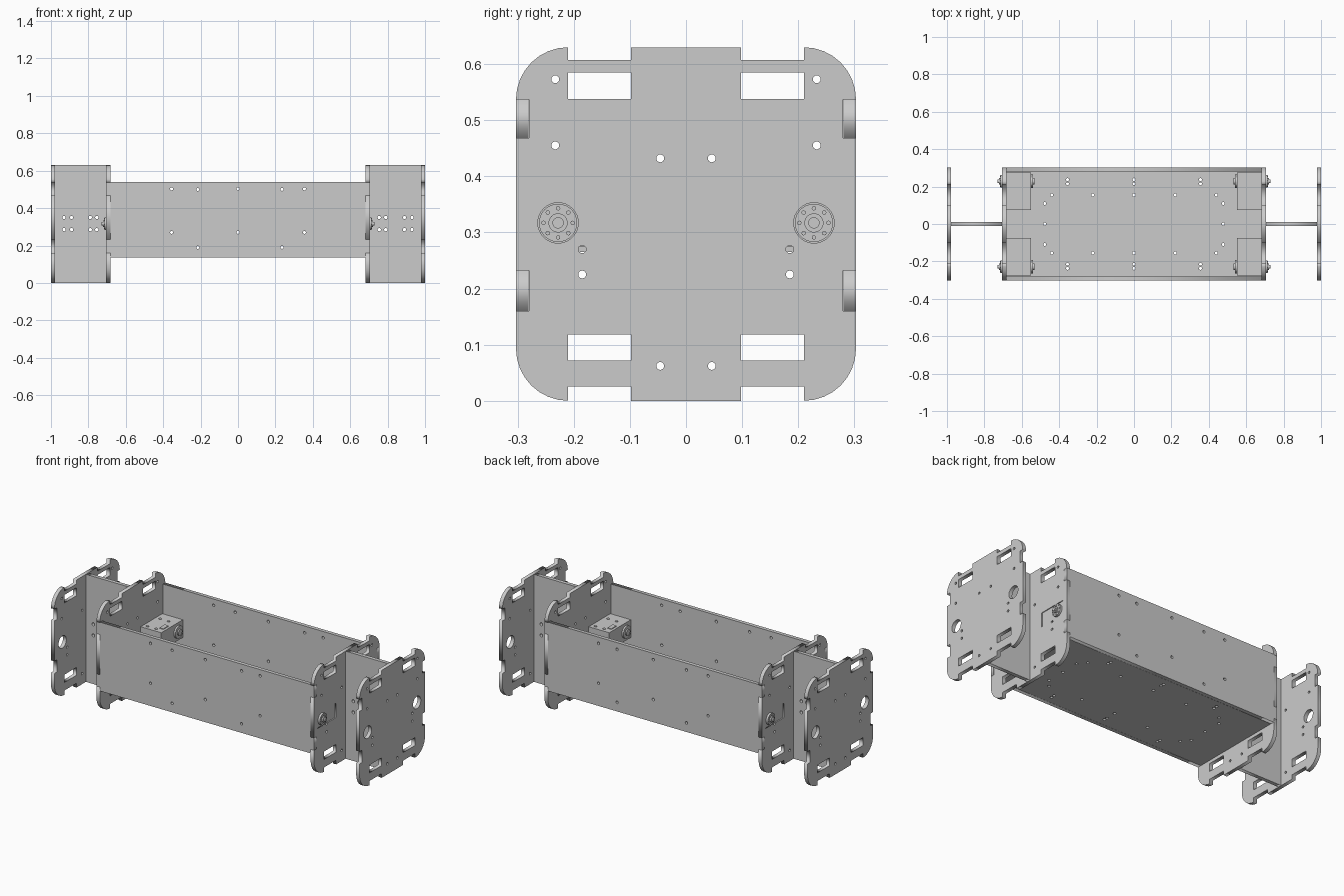
import bpy, bmesh, math
from mathutils import Matrix, Vector

if "Cube" in bpy.data.objects:
    bpy.data.objects.remove(bpy.data.objects["Cube"], do_unlink=True)

grey = bpy.data.materials.new("light grey")
grey.use_nodes = True
grey.diffuse_color = (0.6, 0.6, 0.6, 1)
grey.node_tree.nodes["Principled BSDF"].inputs["Base Color"].default_value = (0.6, 0.6, 0.6, 1)

T = 0.022   # sheet thickness
H = 0.63    # plate height
AXIS = 0.317  # servo axis height
SIGNS = (-1, 1)

# Sheet planes: local u, v, w axes written as columns
YZ = Matrix(((0, 0, 1), (1, 0, 0), (0, 1, 0))).to_4x4()
XZ = Matrix(((1, 0, 0), (0, 0, -1), (0, 1, 0))).to_4x4()
XY = Matrix.Identity(4)


def add_mesh(name, mesh):
    mesh.materials.clear()
    mesh.materials.append(grey)
    ob = bpy.data.objects.new(name, mesh)
    bpy.context.collection.objects.link(ob)
    return ob


def rect(u0, u1, v0, v1):
    return [(u0, v0), (u1, v0), (u1, v1), (u0, v1)]


def circle(u, v, r, n=16):
    return [(u + r * math.cos(2 * math.pi * i / n), v + r * math.sin(2 * math.pi * i / n)) for i in range(n)]


def arc(u, v, r, start, n=8):
    return [(u + r * math.cos(a), v + r * math.sin(a))
            for a in (start + math.pi / 2 * i / n for i in range(n + 1))]


def sheet(name, loops, plane, centre, thick=T):
    """Flat cut sheet: first loop is the outline, the rest are holes."""
    cu = bpy.data.curves.new(name, 'CURVE')
    cu.dimensions, cu.fill_mode, cu.extrude = '2D', 'BOTH', thick / 2
    for loop in loops:
        sp = cu.splines.new('POLY')
        sp.points.add(len(loop) - 1)
        for p, (u, v) in zip(sp.points, loop):
            p.co = (u, v, 0, 1)
        sp.use_cyclic_u = True
    tmp = bpy.data.objects.new("temp", cu)
    bpy.context.collection.objects.link(tmp)
    bpy.context.view_layer.update()
    mesh = bpy.data.meshes.new_from_object(tmp.evaluated_get(bpy.context.evaluated_depsgraph_get()))
    bpy.data.objects.remove(tmp, do_unlink=True)
    mesh.transform(Matrix.Translation(centre) @ plane)
    return add_mesh(name, mesh)


def box(bm, x, y, z):
    size = (x[1] - x[0], y[1] - y[0], z[1] - z[0])
    mid = Vector((x[0] + x[1], y[0] + y[1], z[0] + z[1])) / 2
    bmesh.ops.create_cube(bm, size=1, matrix=Matrix.Translation(mid) @ Matrix.Diagonal((*size, 1)))


def disc(bm, x0, x1, y, z, r, n=32):
    m = Matrix.Translation(((x0 + x1) / 2, y, z)) @ Matrix.Rotation(math.pi / 2, 4, 'Y')
    bmesh.ops.create_cone(bm, cap_ends=True, segments=n, radius1=r, radius2=r, depth=abs(x1 - x0), matrix=m)


# Notched end plate outline, one half mirrored to the other
W, N, R = 0.303, 0.28, 0.093
half = [(0.098, 0), (0.098, 0.025), (0.21, 0.025)] + arc(0.21, R, R, -math.pi / 2)
for lo, hi in ((0.16, 0.232), (0.468, 0.537)):
    half += [(W, lo), (N, lo), (N, hi), (W, hi)]
half += arc(0.21, H - R, R, 0) + [(0.21, 0.607), (0.098, 0.607), (0.098, H)]
outline = half + [(-u, v) for u, v in reversed(half)]

# Slots and screw holes shared by every end plate
plate_holes = []
for s in SIGNS:
    for z0, z1 in ((0.072, 0.118), (0.538, 0.585)):
        plate_holes.append(rect(*sorted((s * 0.098, s * 0.21)), z0, z1))
    for u, v in ((0.233, 0.573), (0.233, 0.455), (0.046, 0.432), (0.046, 0.062), (0.185, 0.27), (0.185, 0.225)):
        plate_holes.append(circle(s * u, v, 0.007))
shaft_holes = [circle(s * 0.228, AXIS, 0.036, 32) for s in SIGNS]
servo_cutouts = [rect(*sorted((s * 0.1, s * 0.272)), AXIS - 0.042, AXIS + 0.042) for s in SIGNS]

for s, side in ((1, "left"), (-1, "right")):
    sheet(f"outer_plate_{side}", [outline] + plate_holes + shaft_holes, YZ, (s * (1 - T / 2), 0, 0))
    sheet(f"inner_plate_{side}", [outline] + plate_holes + servo_cutouts, YZ, (s * 0.694, 0, 0))
    # Web joining the two plates
    holes = [circle(s * x, z, 0.009) for x in (0.755, 0.79, 0.89, 0.93) for z in (0.285, 0.35)]
    sheet(f"web_{side}", [rect(*sorted((s * 0.705, s * 0.978)), 0, H)] + holes, XZ, (0, 0, 0))

# Long side panels with tabs that fill the plate notches
BOT, TOP, LEN, TAB = 0.137, 0.54, 0.683, 0.705
edge = [(LEN, BOT), (LEN, 0.16), (TAB, 0.16), (TAB, 0.232), (LEN, 0.232),
        (LEN, 0.468), (TAB, 0.468), (TAB, 0.537), (LEN, 0.537), (LEN, TOP)]
panel = edge + [(-u, v) for u, v in reversed(edge)]
screws = [(x, z) for x in (-0.355, 0, 0.355) for z in (0.27, 0.503)]
screws += [(x, z) for x in (-0.215, 0.235) for z in (0.19, 0.5)]
for s, name in ((-1, "front_panel"), (1, "back_panel")):
    sheet(name, [panel] + [circle(x, z, 0.008) for x, z in screws], XZ, (0, s * (W - T / 2), 0))

# Floor panel
floor_holes = [(x, s * y) for x in (-0.355, 0, 0.355) for y in (0.215, 0.237) for s in SIGNS]
floor_holes += [(x, s * 0.155) for x in (-0.44, -0.22, 0, 0.22, 0.44) for s in SIGNS]
floor_holes += [(x, y) for x in (-0.477, 0.477) for y in (-0.11, 0, 0.11)]
sheet("floor_panel", [rect(-LEN, LEN, -N, N)] + [circle(x, y, 0.008) for x, y in floor_holes],
      XY, (0, 0, BOT + T / 2))

# Servos with output horn, idler horn, screws and cable socket
for sx, side in ((1, "left"), (-1, "right")):
    for sy, end in ((-1, "front"), (1, "back")):
        bm = bmesh.new()
        box(bm, (0.565, 0.702), (0.105, 0.268), (AXIS - 0.04, AXIS + 0.04))
        box(bm, (0.55, 0.683), (0.075, 0.275), (AXIS - 0.052, AXIS + 0.052))
        box(bm, (0.565, 0.59), (0.115, 0.165), (AXIS - 0.056, AXIS + 0.056))
        for x in (0.6, 0.655):
            for y in (0.1, 0.215):
                for z in (-0.053, 0.053):
                    m = Matrix.Translation((x, y, AXIS + z))
                    bmesh.ops.create_cone(bm, cap_ends=True, segments=12, radius1=0.008,
                                          radius2=0.008, depth=0.005, matrix=m)
        for x0, x1, r in ((0.702, 0.714, 0.034), (0.714, 0.722, 0.017), (0.722, 0.73, 0.01),
                          (0.54, 0.55, 0.036), (0.533, 0.54, 0.018)):
            disc(bm, x0, x1, 0.228, AXIS, r)
        for i in range(8):
            a = i * math.pi / 4
            disc(bm, 0.714, 0.717, 0.228 + 0.026 * math.cos(a), AXIS + 0.026 * math.sin(a), 0.004, 8)
        bm.transform(Matrix.Diagonal((sx, sy, 1, 1)))
        bmesh.ops.recalc_face_normals(bm, faces=bm.faces)
        mesh = bpy.data.meshes.new(f"servo_{side}_{end}")
        bm.to_mesh(mesh)
        bm.free()
        add_mesh(mesh.name, mesh)
